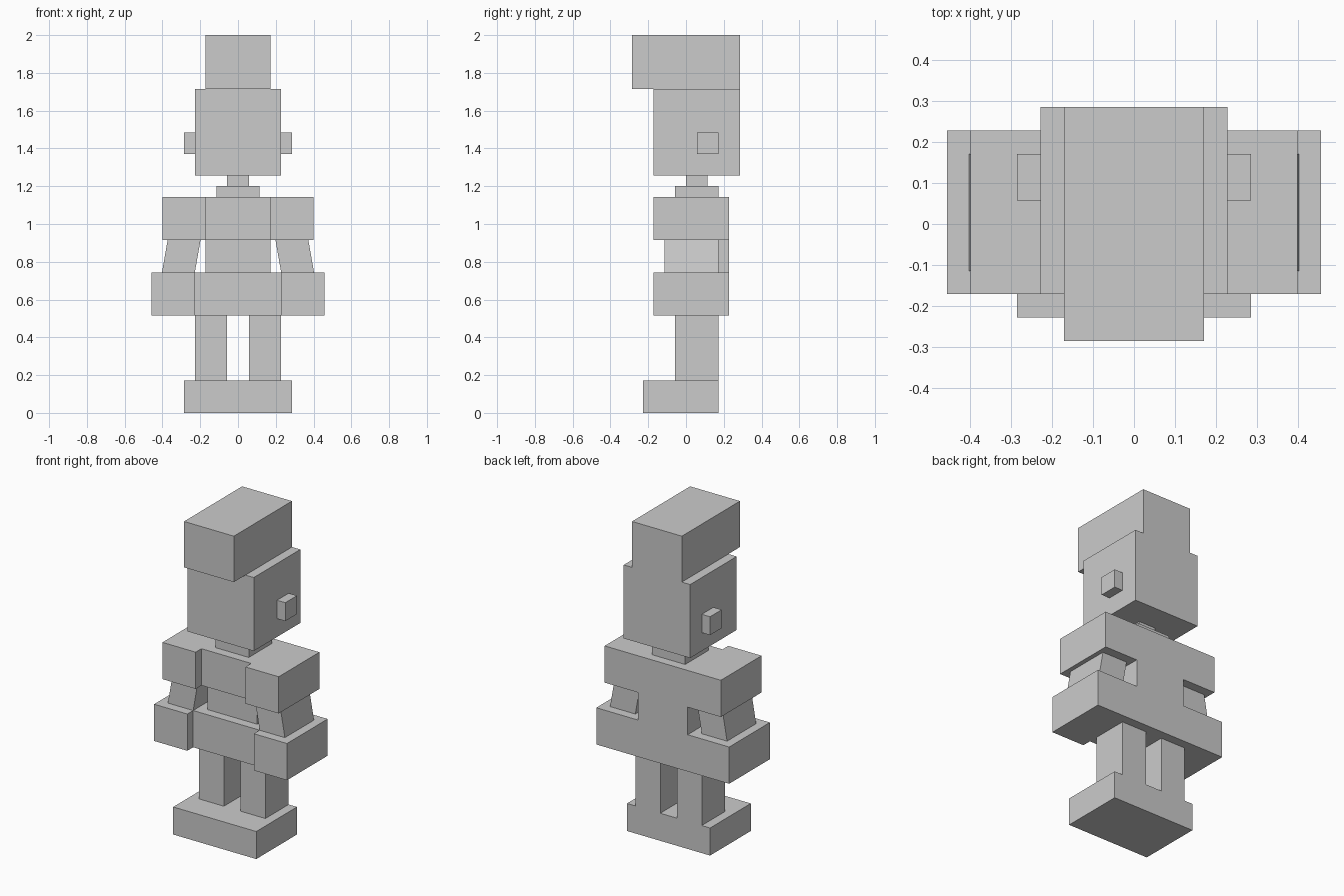
import bpy, math

if "Cube" in bpy.data.objects:
    bpy.data.objects.remove(bpy.data.objects["Cube"])

U = 2 / 35  # block size: every part sits on this grid


def block(name, x, y, z):
    """Box from (min, max) ranges given in block units."""
    ranges = (x, y, z)
    bpy.ops.mesh.primitive_cube_add(size=1, location=[(a + b) / 2 * U for a, b in ranges])
    ob = bpy.context.object
    ob.name = name
    ob.scale = [(b - a) * U for a, b in ranges]
    return ob


# Centre parts, bottom to top
block("feet", (-5, 5), (-4, 3), (0, 3))
block("skirt", (-4, 4), (-2, 4), (9, 13))
block("waist", (-3, 3), (-1, 4), (13, 16))
block("chest", (-3, 3), (-2, 4), (16, 20))
block("collar", (-2, 2), (-1, 3), (20, 21))
block("neck", (-1, 1), (0, 2), (21, 22))
block("head", (-4, 4), (-3, 5), (22, 30))
block("hat", (-3, 3), (-5, 5), (30, 35))

# Paired parts
for side, s in (("left", -1), ("right", 1)):
    def pair(part, x0, x1, y, z):
        return block(f"{side}_{part}", sorted((s * x0, s * x1)), y, z)

    pair("leg", 1, 4, (-1, 3), (3, 9))
    pair("hand", 4, 8, (-3, 4), (9, 13))
    pair("shoulder", 3, 7, (-3, 4), (16, 20))
    pair("ear", 4, 5, (1, 3), (24, 26))
    # Arm leans outward, its ends tucked into shoulder and hand
    arm = pair("arm", 3.76, 6.76, (-2, 3), (12, 17))
    arm.rotation_euler.y = -s * math.radians(10)
